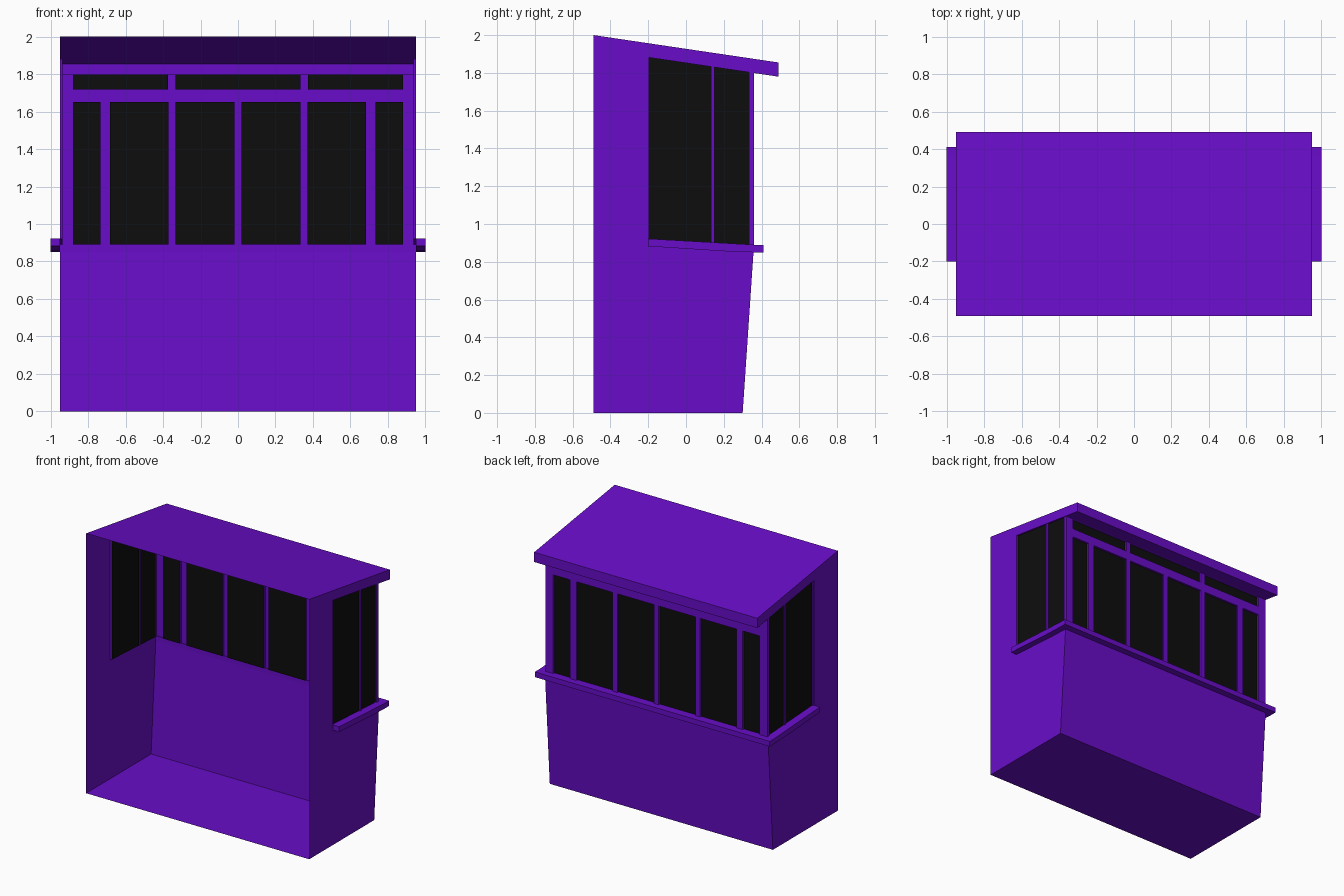
import bpy, bmesh

if "Cube" in bpy.data.objects:
    bpy.data.objects.remove(bpy.data.objects["Cube"])

# two flat colours
def material(name, rgb):
    m = bpy.data.materials.new(name)
    m.diffuse_color = (*rgb, 1)
    m.use_nodes = True
    m.node_tree.nodes["Principled BSDF"].inputs["Base Color"].default_value = m.diffuse_color
    return m

PURPLE = material("purple_paint", (0.14, 0.004, 0.58))
BLACK = material("black_glass", (0.004, 0.004, 0.004))

def finish(name, bm):
    mesh = bpy.data.meshes.new(name)
    bmesh.ops.remove_doubles(bm, verts=bm.verts, dist=1e-5)
    bmesh.ops.recalc_face_normals(bm, faces=bm.faces)
    bm.to_mesh(mesh)
    bm.free()
    mesh.materials.append(PURPLE)
    mesh.materials.append(BLACK)
    ob = bpy.data.objects.new(name, mesh)
    bpy.context.collection.objects.link(ob)
    return ob

def add_face(bm, pts, mat=0):
    f = bm.faces.new([bm.verts.new(p) for p in pts])
    f.material_index = mat

def sheets(name, polys):
    bm = bmesh.new()
    for p in polys:
        add_face(bm, p)
    return finish(name, bm)

def strip(path, hx):
    """Quads across x following a (y, z) path."""
    return [[(-hx, *a), (hx, *a), (hx, *b), (-hx, *b)] for a, b in zip(path, path[1:])]

def prism(name, profile, x0, x1):
    bm = bmesh.new()
    add_face(bm, [(x0, *p) for p in profile])
    add_face(bm, [(x1, *p) for p in profile])
    n = len(profile)
    for i in range(n):
        a, b = profile[i], profile[(i + 1) % n]
        add_face(bm, [(x0, *a), (x1, *a), (x1, *b), (x0, *b)])
    return finish(name, bm)

def window_band(name, us, v0, v1, place, glass):
    """Alternating frame strips and recessed panes; v0/v1 give the heights at u."""
    bm = bmesh.new()
    for i, (a, b) in enumerate(zip(us, us[1:])):
        quad = [(a, v0(a)), (b, v0(b)), (b, v1(b)), (a, v1(a))]
        if i % 2 == 0:
            add_face(bm, [place(*q, 0) for q in quad])
            continue
        add_face(bm, [place(*q, glass) for q in quad], 1)
        for p, q in zip(quad, quad[1:] + quad[:1]):
            add_face(bm, [place(*p, 0), place(*q, 0), place(*q, glass), place(*p, glass)])
    return finish(name, bm)

HX, WX, BY = 0.95, 0.945, 0.36
top = lambda y: 2.0 - 0.148 * (y + 0.49)
under = lambda y: top(y) - 0.075
ledge = lambda y: 0.89 + 0.03 * (BY - y) / 0.56

# floor and leaning lower wall, open at the front
sheets("floor_and_lower_wall", strip([(-0.49, 0), (0.30, 0), (BY, 0.89)], HX))

# sloping roof with fascia and soffit
sheets("roof", strip([(-0.49, 2.0), (0.49, top(0.49)), (0.49, under(0.49)), (BY, under(BY))], HX))

# side walls, cut out around the side windows
outline = [(-0.49, 0), (0.30, 0), (BY, 0.89), (-0.2, 0.92), (-0.2, under(-0.2)),
           (0.49, under(0.49)), (0.49, top(0.49)), (-0.49, 2.0)]
for side, s in (("left", -1), ("right", 1)):
    sheets(side + "_wall", [[(s * HX, *p) for p in outline]])

    # window opening reveals
    hole = [(BY, 0.89), (-0.2, 0.92), (-0.2, under(-0.2)), (BY, under(BY))]
    sheets(side + "_window_reveal", [
        [(s * HX, *a), (s * HX, *b), (s * 0.937, *b), (s * 0.937, *a)]
        for a, b in zip(hole, hole[1:])])

    # side windows and corner post
    window_band(side + "_windows", [-0.2, -0.196, 0.133, 0.15, 0.333, BY], ledge, under,
                lambda u, v, d, s=s: (s * (WX - d), u, v), 0.008)

    # side sill
    prism(side + "_sill", [(-0.2, 0.882), (0.2, 0.856), (BY, 0.85), (BY, 0.89), (-0.2, 0.922)],
          s * 0.95, s * 1.0)

# back windows: tall lower panes, rail, shallow upper panes
back = lambda u, v, d: (u, BY - d, v)
const = lambda c: (lambda u: c)
half = [0.02, 0.333, 0.372, 0.682, 0.735, 0.88, WX]
window_band("back_lower_windows", [-u for u in half[::-1]] + half, const(0.89), const(1.65), back, 0.015)
sheets("back_window_rail", [[(-WX, BY, 1.65), (WX, BY, 1.65), (WX, BY, 1.718), (-WX, BY, 1.718)]])
half = [0.333, 0.374, 0.88, WX]
window_band("back_upper_windows", [-u for u in half[::-1]] + half, const(1.718), const(under(BY)), back, 0.015)

# back sill
prism("back_sill", [(BY - 0.005, 0.85), (0.41, 0.85), (0.41, 0.89), (BY - 0.005, 0.89)], -1.0, 1.0)
